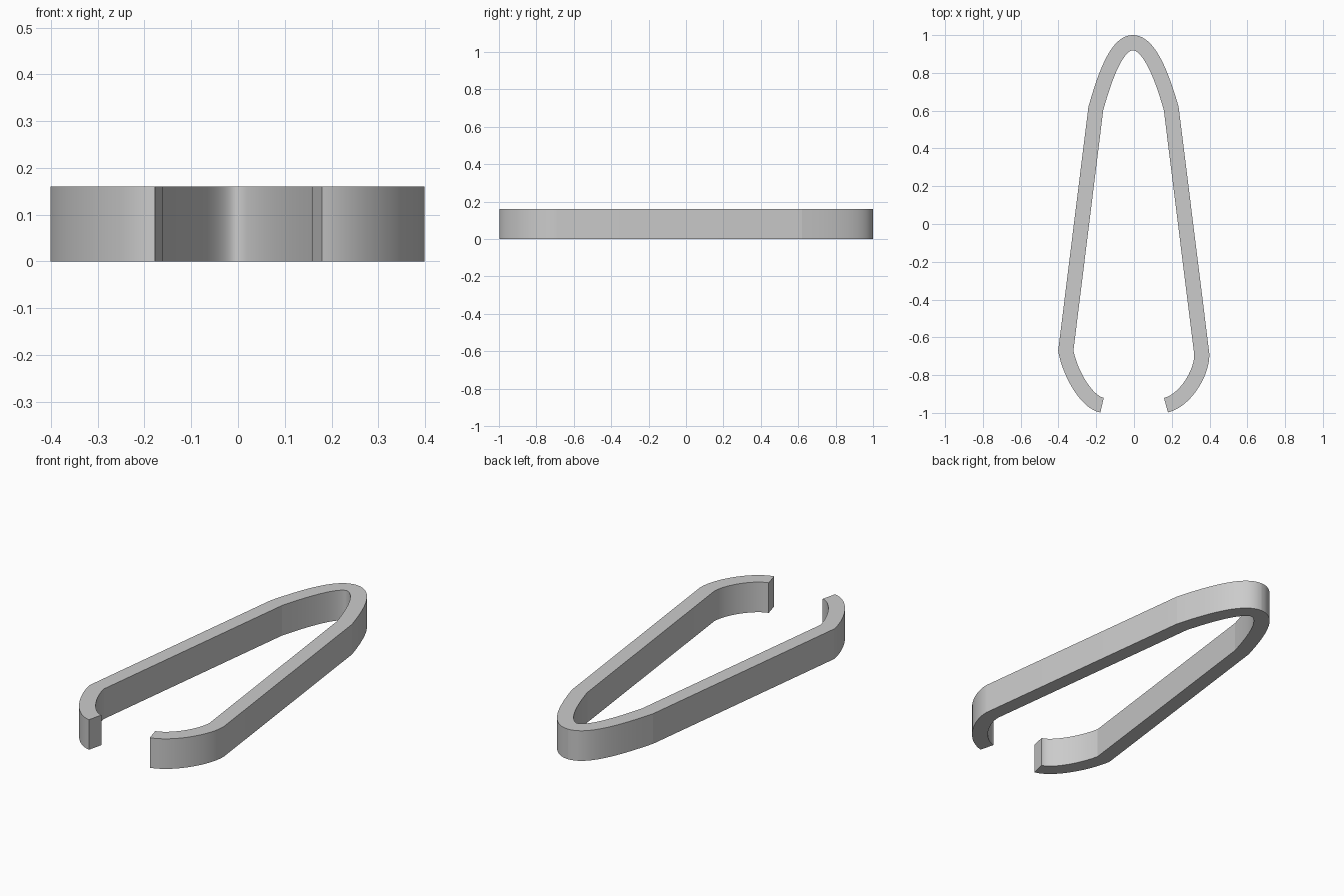
import bpy, bmesh, math
from mathutils import Vector
from mathutils.geometry import interpolate_bezier

cube = bpy.data.objects.get("Cube")
if cube:
    bpy.data.objects.remove(cube)

HEIGHT, HALF_WIDTH, STEPS = 0.16, 0.04, 30

# Centre line of the bent strip, one Bezier segment per curved part;
# the gaps between segments are the straight arms
segments = [
    ((-0.169, -0.959), (-0.25, -0.945), (-0.34, -0.79), (-0.361, -0.67)),  # right hook
    ((-0.202, 0.612), (-0.165, 0.74), (-0.10, 0.96), (-0.006, 0.96)),      # bend, right half
    ((-0.006, 0.96), (0.09, 0.96), (0.16, 0.74), (0.197, 0.612)),          # bend, left half
    ((0.359, -0.69), (0.36, -0.79), (0.27, -0.935), (0.169, -0.959)),      # left hook
]
path = []
for seg in segments:
    for p in interpolate_bezier(*[Vector(c) for c in seg], STEPS):
        p = Vector((p[0], p[1]))
        if not path or (p - path[-1]).length > 1e-4:
            path.append(p)


def side_offset(i):
    """Mitred offset from the centre line to the strip's edge."""
    before = (path[i] - path[max(i - 1, 0)]).normalized()
    after = (path[min(i + 1, len(path) - 1)] - path[i]).normalized()
    tangent = (before + after).normalized()
    ref = after if after.length else before
    return Vector((-tangent.y, tangent.x)) * HALF_WIDTH / tangent.dot(ref)


# Flat ribbon along the path, extruded upward
bm = bmesh.new()
pairs = []
for i, p in enumerate(path):
    off = side_offset(i)
    pairs.append([bm.verts.new((*q, 0)) for q in (p + off, p - off)])
for (a, b), (c, d) in zip(pairs, pairs[1:]):
    bm.faces.new((a, b, d, c))
top = bmesh.ops.extrude_face_region(bm, geom=bm.faces[:])["geom"]
bmesh.ops.translate(bm, vec=(0, 0, HEIGHT),
                    verts=[v for v in top if isinstance(v, bmesh.types.BMVert)])
bmesh.ops.recalc_face_normals(bm, faces=bm.faces[:])
mesh = bpy.data.meshes.new("spring_clip")
bm.to_mesh(mesh)
bm.free()

clip = bpy.data.objects.new("spring_clip", mesh)
bpy.context.collection.objects.link(clip)

# Plain grey metal
grey = bpy.data.materials.new("plain grey")
grey.use_nodes = True
colour = (0.6, 0.6, 0.6, 1)
grey.diffuse_color = colour
grey.node_tree.nodes["Principled BSDF"].inputs["Base Color"].default_value = colour
mesh.materials.append(grey)

# Smooth bends with crisp rims and arm corners
bpy.ops.object.select_all(action="DESELECT")
clip.select_set(True)
bpy.context.view_layer.objects.active = clip
bpy.ops.object.shade_smooth_by_angle(angle=math.radians(9))
